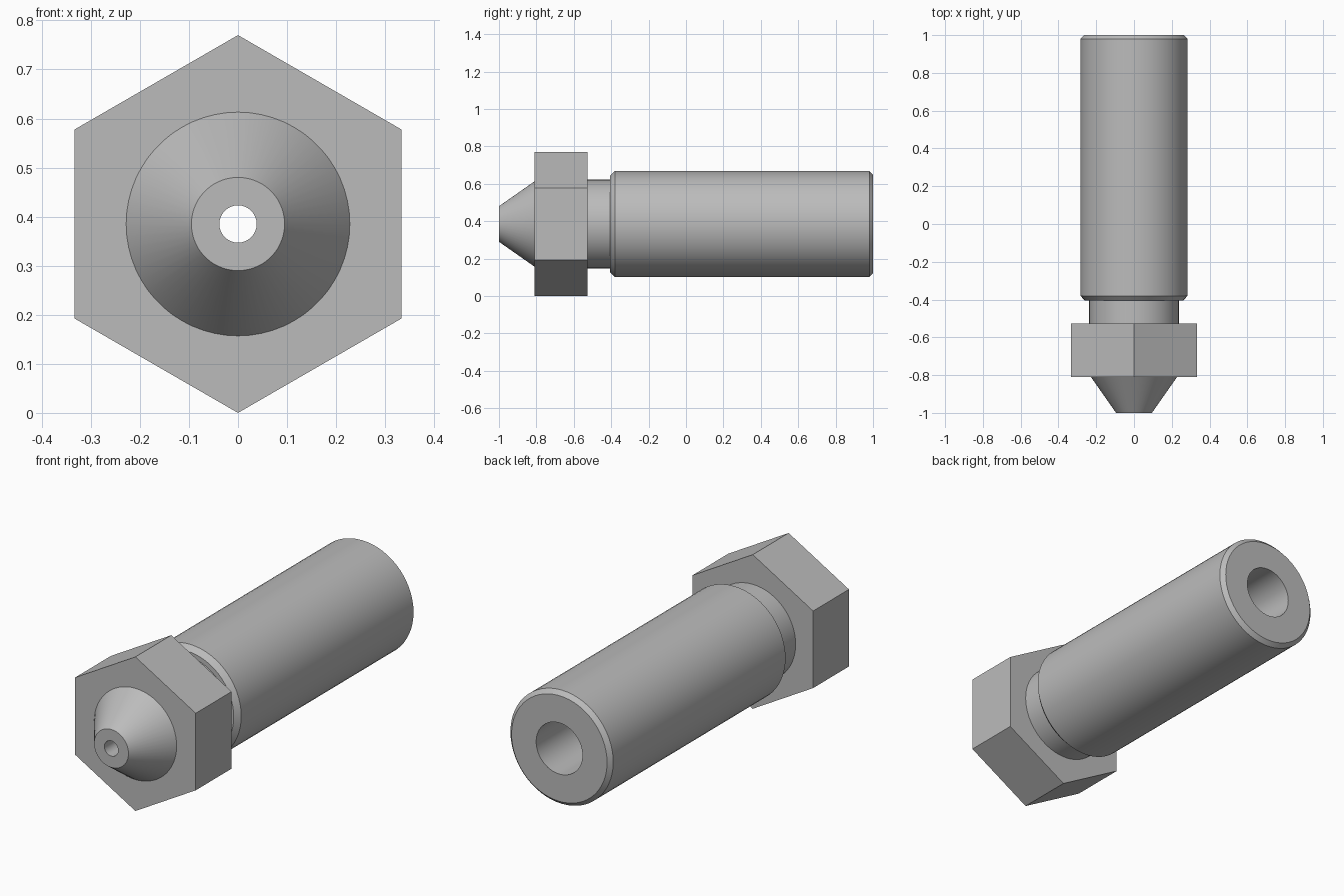
import bpy, bmesh, math

old = bpy.data.objects.get("Cube")
if old:
    bpy.data.objects.remove(old, do_unlink=True)

SEGMENTS = 60
HEX_RADIUS = 0.385
AXIS_Z = HEX_RADIUS

metal = bpy.data.materials.new("grey metal")
metal.use_nodes = True
grey = (0.5, 0.5, 0.5, 1)
metal.diffuse_color = grey
metal.node_tree.nodes["Principled BSDF"].inputs["Base Color"].default_value = grey


def hex_radius(angle):
    """Distance from the axis to a hexagon with a corner at the top."""
    sixth = math.pi / 3
    return HEX_RADIUS * math.cos(sixth / 2) / math.cos(angle % sixth - sixth / 2)


def lathe(name, profile):
    """Turn (y, radius) points round the y axis; radius 'hex' gives a hexagon."""
    bm = bmesh.new()
    rings = []
    for y, radius in profile:
        ring = []
        for i in range(SEGMENTS):
            a = math.tau * i / SEGMENTS
            r = hex_radius(a) if radius == "hex" else radius
            ring.append(bm.verts.new((r * math.sin(a), y, AXIS_Z + r * math.cos(a))))
        rings.append(ring)
    for low, high in zip(rings, rings[1:]):
        for i in range(SEGMENTS):
            j = (i + 1) % SEGMENTS
            bm.faces.new((low[i], low[j], high[j], high[i]))
    mesh = bpy.data.meshes.new(name)
    bm.to_mesh(mesh)
    bm.free()
    mesh.materials.append(metal)
    obj = bpy.data.objects.new(name, mesh)
    bpy.context.collection.objects.link(obj)
    bpy.ops.object.select_all(action="DESELECT")
    obj.select_set(True)
    bpy.context.view_layer.objects.active = obj
    bpy.ops.object.shade_smooth_by_angle(angle=math.radians(20))
    return obj


ORIFICE, BORE = 0.038, 0.128
CONE, NECK = 0.228, 0.237
HEX_FRONT, HEX_BACK, NECK_BACK = -0.81, -0.527, -0.405

# Outer surfaces, front to back
lathe("tip_cone", [(-1, ORIFICE), (-1, 0.095), (HEX_FRONT, CONE)])
lathe("hex_collar", [(HEX_FRONT, CONE), (HEX_FRONT, "hex"),
                     (HEX_BACK, "hex"), (HEX_BACK, NECK)])
lathe("neck", [(HEX_BACK, NECK), (NECK_BACK, NECK)])
lathe("barrel", [(NECK_BACK, NECK), (NECK_BACK, 0.26), (-0.38, 0.284),
                 (0.98, 0.284), (1, 0.264), (1, BORE)])

# Inner passage, back to front, narrowing to the orifice
lathe("bore", [(1, BORE), (-0.78, BORE), (-0.91, ORIFICE), (-1, ORIFICE)])
